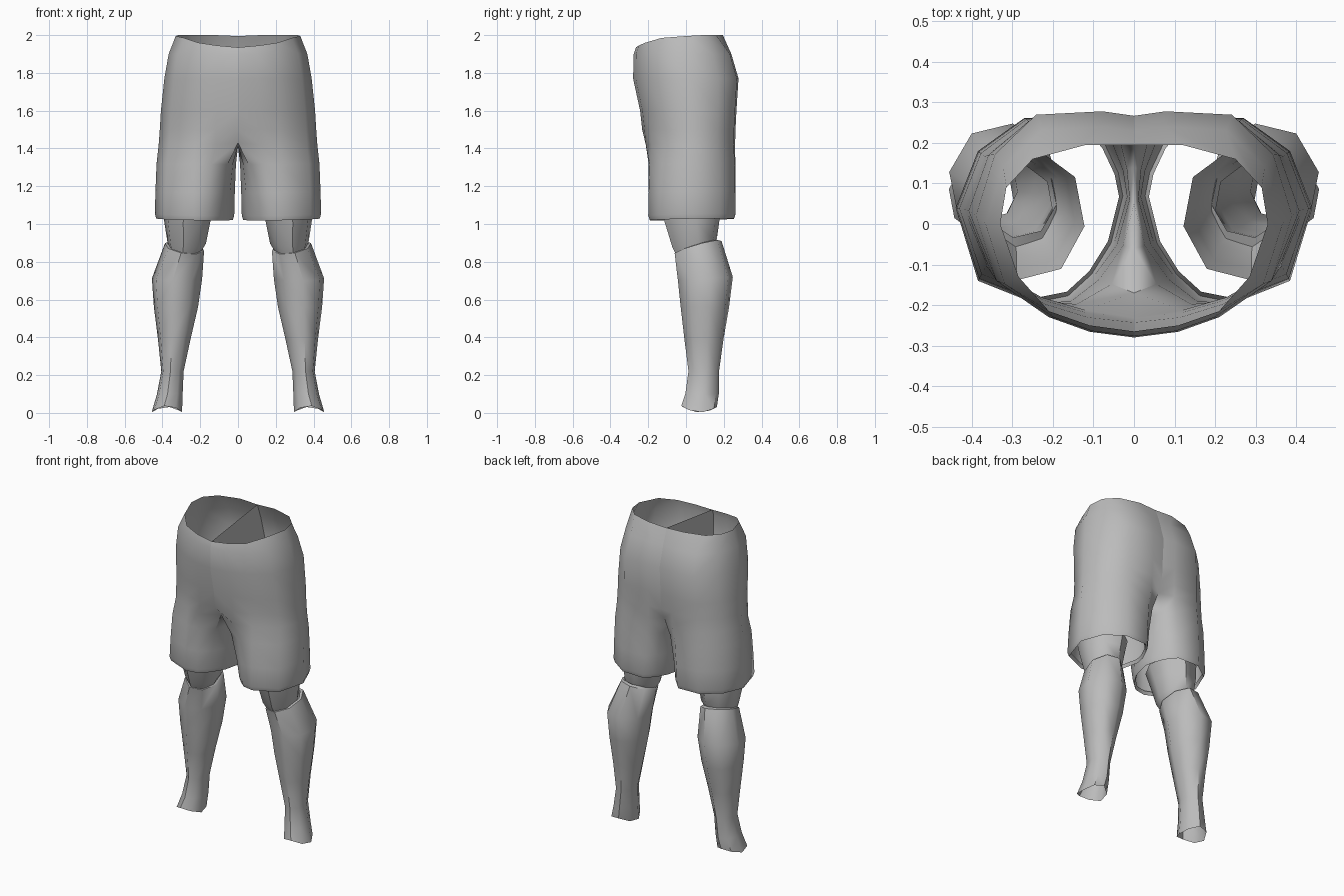
import bpy, bmesh, math

if "Cube" in bpy.data.objects:
    bpy.data.objects.remove(bpy.data.objects["Cube"])

grey = bpy.data.materials.new("plain grey")
grey.diffuse_color = (0.5, 0.5, 0.5, 1)
grey.use_nodes = True
grey.node_tree.nodes["Principled BSDF"].inputs["Base Color"].default_value = grey.diffuse_color


def finish(name, rings, closed_from=0, closed=True):
    """Skin a stack of rings on the right side and mirror it to the left."""
    bm = bmesh.new()
    vs = [[bm.verts.new(p) for p in r] for r in rings]
    for k, (a, b) in enumerate(zip(vs, vs[1:])):
        n = min(len(a), len(b))
        for i in range(n - 1):
            bm.faces.new((a[i], b[i], b[i + 1], a[i + 1]))
        if len(a) == len(b) and closed:
            bm.faces.new((a[-1], b[-1], b[0], a[0]))
    me = bpy.data.meshes.new(name)
    bm.to_mesh(me)
    bm.free()
    me.materials.append(grey)
    ob = bpy.data.objects.new(name, me)
    bpy.context.collection.objects.link(ob)
    m = ob.modifiers.new("mirror", 'MIRROR')
    m.use_clip = True
    m.merge_threshold = 0.0005
    bpy.context.view_layer.objects.active = ob
    ob.select_set(True)
    bpy.ops.object.shade_smooth_by_angle(angle=math.radians(50))
    ob.select_set(False)
    return ob


# Shorts: half outline from front centre round the outside to back centre
OUTLINE = [(0, -1), (.28, -.95), (.54, -.82), (.87, -.5), (1, .08),
           (.88, .62), (.62, .97), (.2, 1), (0, .96)]


def hip(w, front, back, z):
    mid, half = (front + back) / 2, (back - front) / 2
    return [(w * u, mid + half * v, z) for u, v in OUTLINE]


waist = [(0, -.265, 1.935), (.11, -.25, 1.945), (.21, -.215, 1.96),
         (.285, -.13, 1.985), (.33, 0, 1.995), (.315, .09, 2),
         (.25, .16, 2), (.12, .195, 2), (0, .195, 1.995)]
body = [waist, hip(.367, -.277, .24, 1.9), hip(.39, -.28, .278, 1.77),
        hip(.408, -.243, .267, 1.6), hip(.414, -.232, .262, 1.5)]

# Crotch ring lies on the centre line, leg rings close on the inside
crotch = hip(.42, -.225, .26, 1.42)
crotch[0], crotch[8] = (0, -.17, 1.43), (0, .22, 1.43)
crotch += [(0, .14, 1.415), (0, .05, 1.41), (0, -.06, 1.415)]
HEM = [(.1, -.13), (.16, -.185), (.235, -.2), (.385, -.14), (.44, .04),
       (.385, .18), (.27, .262), (.12, .262), (.065, .2),
       (.032, .13), (.02, .07), (.05, -.05)]


def leg_ring(t, z, inset=0):
    ring = []
    for (cx, cy, _), (hx, hy) in zip(crotch, HEM):
        x, y = cx + (hx - cx) * t, cy + (hy - cy) * t
        x += (.23 - x) * inset
        y += (.04 - y) * inset
        ring.append((x, y, z + .02 * (y + x - .3) * t))
    return ring


legs = [crotch, leg_ring(.55, 1.32), leg_ring(.85, 1.17),
        leg_ring(1, 1.05), leg_ring(1, 1.025, .035), leg_ring(1, 1.045, .08)]
finish("shorts", body + legs)


# Round tubes with 8 sides; tilt raises the rear, wave bends the rim
def tube(x0, x1, y0, y1, z, tilt=0, lean=0, wave=0):
    cx, cy, rx, ry = (x0 + x1) / 2, (y0 + y1) / 2, (x1 - x0) / 2, (y1 - y0) / 2
    ring = []
    for i in range(8):
        a = math.radians(45 * i + 10)
        c, s = math.cos(a), math.sin(a)
        ring.append((cx + rx * c, cy + ry * s,
                     z + tilt * s + lean * c - wave * math.cos(2 * a)))
    return ring


finish("knees", [tube(.12, .40, -.14, .185, 1.10),
                 tube(.145, .392, -.115, .178, 1.01),
                 tube(.168, .375, -.075, .165, .90, .02),
                 tube(.20, .36, -.045, .145, .85, .03)])

finish("lower_legs", [tube(.19, .375, -.035, .165, .885, .03, .01),
                      tube(.178, .388, -.062, .19, .878, .035, .015),
                      tube(.188, .458, -.045, .25, .71, .01),
                      tube(.21, .447, -.03, .23, .56),
                      tube(.25, .425, -.01, .2, .39),
                      tube(.287, .407, .012, .176, .22),
                      tube(.292, .43, -.005, .175, .10),
                      tube(.295, .458, -.026, .165, .019, -.003, 0, .016)])
